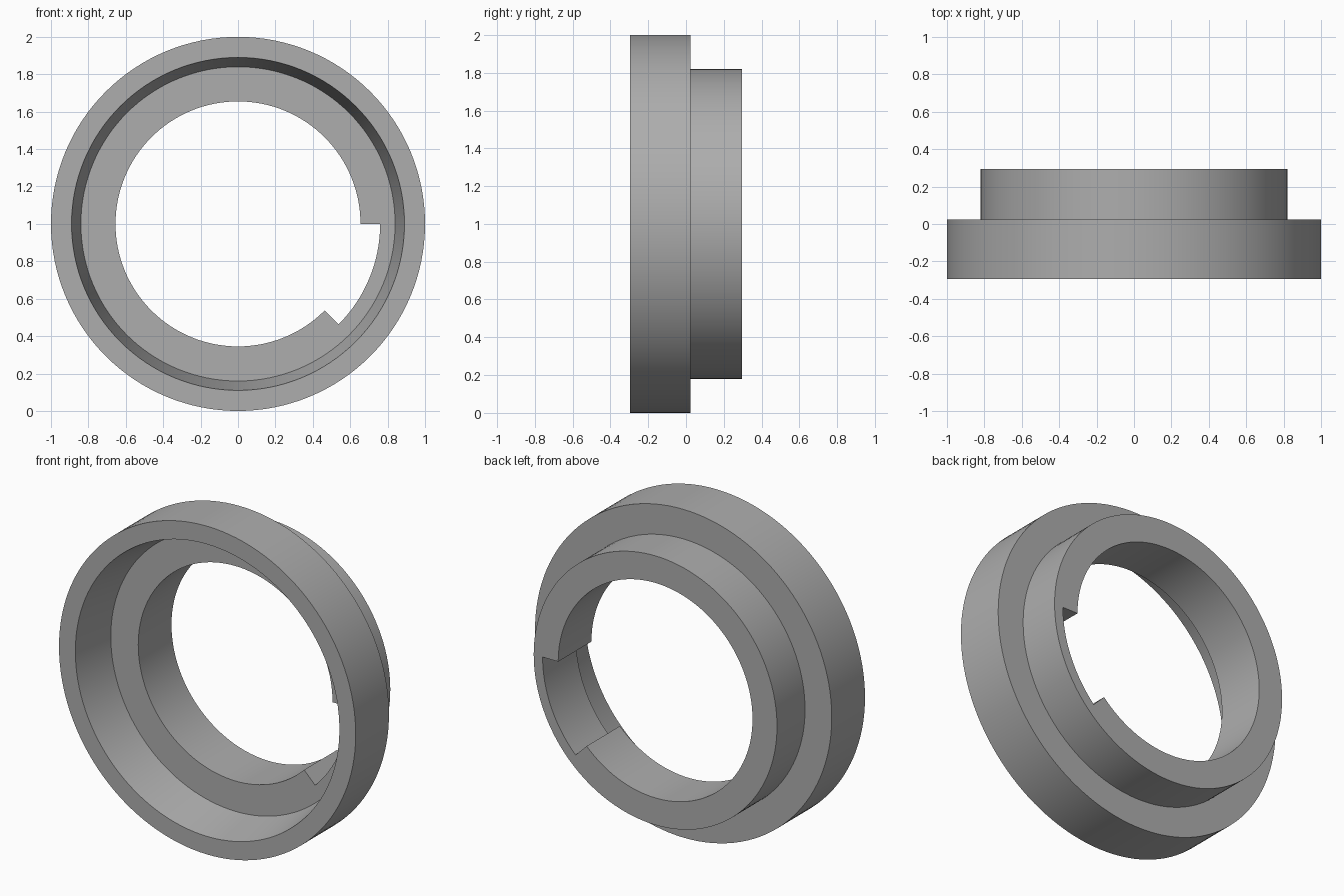
import bpy, math

cube = bpy.data.objects.get("Cube")
if cube:
    bpy.data.objects.remove(cube, do_unlink=True)

grey = bpy.data.materials.new("plain_grey")
grey.use_nodes = True
colour = (0.42, 0.42, 0.42, 1)
grey.diffuse_color = colour
grey.node_tree.nodes["Principled BSDF"].inputs["Base Color"].default_value = colour

STEPS = 128          # segments around the axis
CENTRE_Z = 1.0
FRONT, FLOOR, STEP, BACK = -0.295, -0.025, 0.025, 0.295
BORE, NOTCH = 0.655, 0.76


def bore_radii(i):
    """Bore radius on each side of ray i; the notch spans 0 to -45 degrees."""
    first, last = STEPS * 7 // 8, STEPS
    before = NOTCH if first < i <= last or i == 0 else BORE
    after = NOTCH if first <= i < last else BORE
    return before, after


def section(i, bore):
    """Points of the closed ring section on ray i, as 3D points."""
    a = 2 * math.pi * i / STEPS
    profile = [(bore, FLOOR), (0.84, FLOOR), (0.89, FRONT), (1.0, FRONT),
               (1.0, STEP), (0.82, STEP), (0.82, BACK), (bore, BACK)]
    return [(r * math.cos(a), y, CENTRE_Z + r * math.sin(a)) for r, y in profile]


# Stepped ring swept around the axis, with a wider bore along the notch
verts, faces, rays = [], [], []
for i in range(STEPS):
    before, after = bore_radii(i)
    start = len(verts)
    verts += section(i, before)
    ray_in = list(range(start, start + 8))
    ray_out = ray_in
    if before != after:
        # Notch end wall: only the bore corners are doubled
        pts = section(i, after)
        verts += [pts[0], pts[7]]
        ray_out = [start + 8] + ray_in[1:7] + [start + 9]
        wall = [ray_in[0], ray_in[7], ray_out[7], ray_out[0]]
        faces.append(wall)
    rays.append((ray_in, ray_out))

for i in range(STEPS):
    a, b = rays[i][1], rays[(i + 1) % STEPS][0]
    for k in range(8):
        n = (k + 1) % 8
        faces.append([a[k], a[n], b[n], b[k]])

mesh = bpy.data.meshes.new("stepped_ring")
mesh.from_pydata(verts, [], faces)
mesh.materials.append(grey)
ring = bpy.data.objects.new("stepped_ring", mesh)
bpy.context.collection.objects.link(ring)

# Consistent outward normals, then smooth shading with sharp edges kept
bpy.ops.object.select_all(action="DESELECT")
ring.select_set(True)
bpy.context.view_layer.objects.active = ring
bpy.ops.object.mode_set(mode="EDIT")
bpy.ops.mesh.select_all(action="SELECT")
bpy.ops.mesh.normals_make_consistent(inside=False)
bpy.ops.object.mode_set(mode="OBJECT")
bpy.ops.object.shade_smooth_by_angle(angle=math.radians(30))
